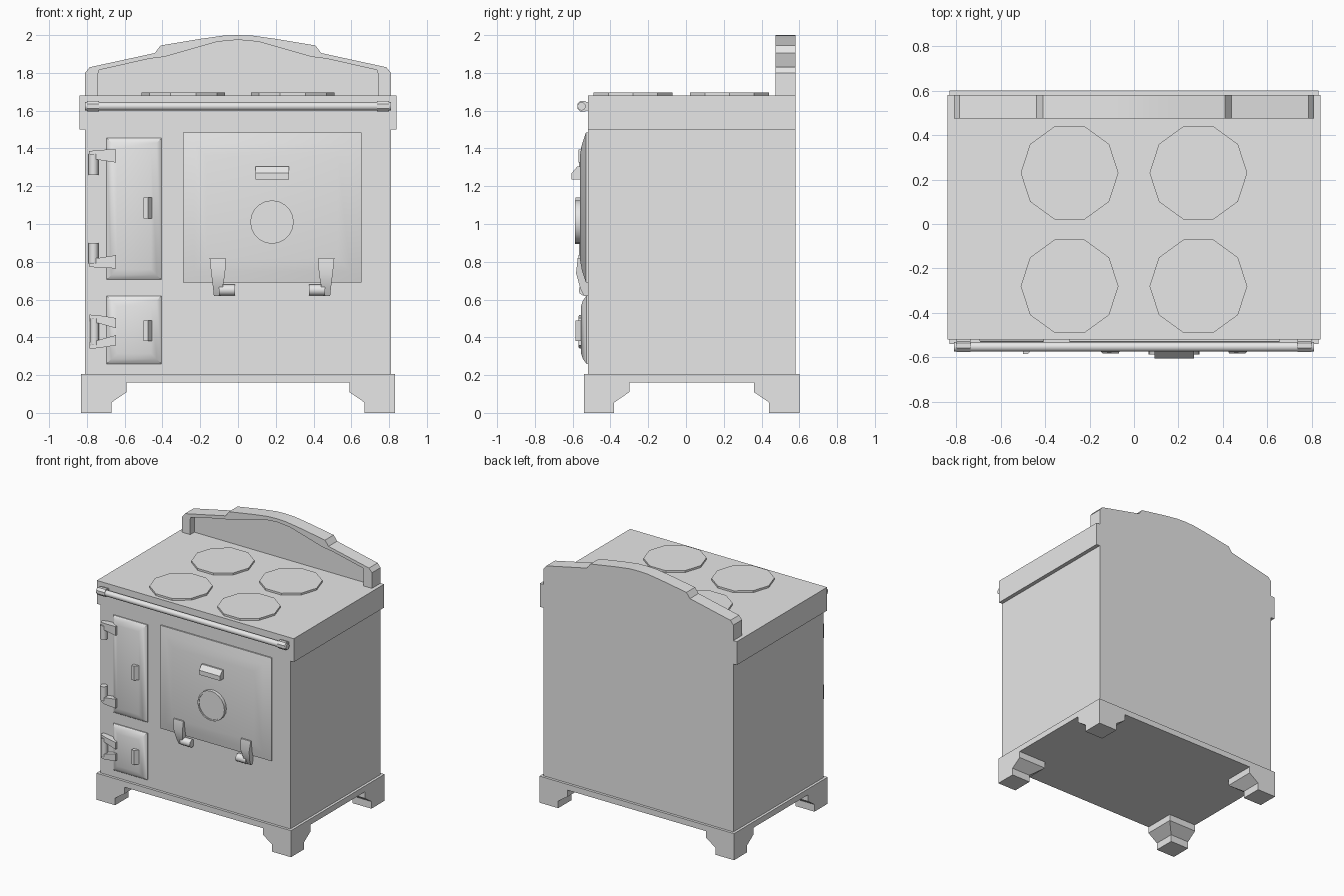
import bpy, bmesh, math

default = bpy.data.objects.get("Cube")
if default:
    bpy.data.objects.remove(default, do_unlink=True)

grey = bpy.data.materials.new("plain grey")
grey.use_nodes = True
colour = (0.8, 0.8, 0.8, 1)
grey.diffuse_color = colour
grey.node_tree.nodes["Principled BSDF"].inputs["Base Color"].default_value = colour

FRONT = -0.52   # front plane of the body
BACK = 0.58


def loft(name, rings, smooth=None):
    """Skin a stack of equal-length point rings and cap both ends."""
    bm = bmesh.new()
    rows = [[bm.verts.new(p) for p in ring] for ring in rings]
    n = len(rows[0])
    for a, b in zip(rows, rows[1:]):
        for i in range(n):
            j = (i + 1) % n
            bm.faces.new((a[i], a[j], b[j], b[i]))
    bm.faces.new(rows[0])
    bm.faces.new(rows[-1])
    bmesh.ops.recalc_face_normals(bm, faces=bm.faces)
    mesh = bpy.data.meshes.new(name)
    bm.to_mesh(mesh)
    bm.free()
    mesh.materials.append(grey)
    ob = bpy.data.objects.new(name, mesh)
    bpy.context.collection.objects.link(ob)
    if smooth:
        bpy.ops.object.select_all(action="DESELECT")
        ob.select_set(True)
        bpy.context.view_layer.objects.active = ob
        bpy.ops.object.shade_smooth_by_angle(angle=math.radians(smooth))
    return ob


def rect_z(x0, x1, y0, y1, z):
    return [(x0, y0, z), (x1, y0, z), (x1, y1, z), (x0, y1, z)]


def box(name, x0, x1, y0, y1, z0, z1):
    return loft(name, [rect_z(x0, x1, y0, y1, z0), rect_z(x0, x1, y0, y1, z1)])


def cylinder(name, axis, centre, radius, lo, hi, sides, smooth=None, turn=0):
    """Cylinder along an axis (0, 1, 2); centre holds the other two coordinates."""
    rings = []
    for t in (lo, hi):
        ring = []
        for i in range(sides):
            a = math.tau * (i + turn) / sides
            p = [centre[0] + radius * math.cos(a), centre[1] + radius * math.sin(a)]
            p.insert(axis, t)
            ring.append(p)
        rings.append(ring)
    return loft(name, rings, smooth)


def door(name, x0, x1, z0, z1, steps):
    """Raised panel; steps are (inset, y) pairs."""
    rings = [[(x0 + d, y, z0 + d), (x1 - d, y, z0 + d), (x1 - d, y, z1 - d), (x0 + d, y, z1 - d)]
             for d, y in steps]
    return loft(name, rings, 40)


def strap(name, sections, upright):
    """Tapered hinge strap; sections are (along, low, high, y_front)."""
    rings = []
    for t, lo, hi, y in sections:
        flat = [(lo, FRONT), (hi, FRONT), (hi, y), (lo, y)]
        rings.append([(c, d, t) if upright else (t, d, c) for c, d in flat])
    return loft(name, rings, 30)


# Body, hob slab and plinth
box("body", -0.81, 0.81, FRONT, BACK, 0.18, 1.52)
box("hob_slab", -0.84, 0.84, FRONT, BACK, 1.5, 1.68)
box("plinth", -0.83, 0.83, -0.54, 0.6, 0.16, 0.205)

# Flared corner feet
for sx, side in ((-1, "right"), (1, "left")):
    for sy, end, y in ((-1, "front", -0.54), (1, "back", 0.6)):
        rings = [rect_z(sx * 0.83, sx * (0.83 - w), y, y - sy * w, z)
                 for z, w in ((0, 0.16), (0.055, 0.16), (0.11, 0.24), (0.16, 0.24))]
        loft(f"{end}_{side}_foot", rings)

# Hot plates
for x in (-0.29, 0.29):
    for y in (-0.28, 0.23):
        cylinder("hot_plate", 2, (x, y), 0.22, 1.67, 1.695, 10)

# Splashback with a recessed panel
outer = [(0.81, 1.66), (0.81, 1.8), (0.785, 1.83), (0.44, 1.905), (0.41, 1.945),
         (0.2, 1.98), (0.08, 1.997)]
inner = [(0.74, 1.67), (0.74, 1.8), (0.735, 1.815), (0.47, 1.875), (0.39, 1.885),
         (0.25, 1.925), (0.11, 1.965)]


def arch(half, peak, y):
    full = half + [(0, peak)] + [(-x, z) for x, z in reversed(half)]
    return [(x, y, z) for x, z in full]


loft("splashback", [arch(outer, 2, BACK), arch(outer, 2, 0.475),
                    arch(inner, 1.975, 0.475), arch(inner, 1.975, 0.525)], 25)

# Towel rail and brackets
cylinder("towel_rail", 0, (-0.553, 1.623), 0.022, -0.81, 0.81, 12, 40)
for s in (-1, 1):
    lo, hi = sorted((s * 0.735, s * 0.8))
    cylinder("rail_collar", 0, (-0.547, 1.623), 0.031, lo, hi, 8, turn=0.5)
    box("rail_bracket", lo, hi, -0.55, FRONT, 1.6, 1.646)

# Oven doors
door("main_door", -0.29, 0.655, 0.69, 1.485,
     ((0, FRONT), (0, -0.53), (0.06, -0.55), (0.125, -0.562)))
small_steps = ((0, FRONT), (0, -0.527), (0.025, -0.546), (0.055, -0.556))
door("upper_small_door", -0.695, -0.405, 0.705, 1.455, small_steps)
door("lower_small_door", -0.695, -0.405, 0.26, 0.62, small_steps)

# Round gauge with a thin rim on the main door
gauge = []
for r, y in ((0.115, -0.55), (0.115, -0.587), (0.104, -0.587), (0.104, -0.582)):
    gauge.append([(0.18 + r * math.cos(math.tau * i / 20), y, 1.01 + r * math.sin(math.tau * i / 20))
                  for i in range(20)])
loft("gauge", gauge, 30)

# Wedge handles
wedge = [(0, -0.55), (0, -0.605), (0.035, -0.605), (0.07, -0.575), (0.07, -0.55)]
loft("main_handle", [[(x, y, 1.235 + d) for d, y in wedge] for x in (0.092, 0.27)])
for z in (1.085, 0.435):
    loft("small_handle", [[(-0.5 + d * 0.65, y + 0.02 if y < -0.56 else y, z + h) for d, y in wedge]
                          for h in (-0.055, 0.055)])

# Main door hinges, mirrored about the door centre
for s in (-1, 1):
    def across(a, b):
        return sorted((0.18 + s * a, 0.18 + s * b))
    strap("main_hinge_strap",
          [(z, *across(a, b), y) for z, a, b, y in (
              (0.82, 0.245, 0.33, -0.573), (0.74, 0.248, 0.322, -0.582),
              (0.66, 0.262, 0.312, -0.56), (0.62, 0.27, 0.308, -0.54))], True)
    cylinder("main_hinge_pin", 0, (-0.538, 0.65), 0.03, *across(0.195, 0.28), 10, 40)

# Small door hinges: strap rows are (x, offset a, offset b, y), mirrored in height
rows_upper = ((-0.79, 0.265, 0.305, -0.55), (-0.74, 0.26, 0.312, -0.567),
              (-0.645, 0.245, 0.315, -0.57))
rows_lower = ((-0.785, 0.055, 0.09, -0.55), (-0.74, 0.045, 0.087, -0.567),
              (-0.645, 0.018, 0.072, -0.57))
for mid, rows in ((1.08, rows_upper), (0.43, rows_lower)):
    for s in (-1, 1):
        strap("small_hinge_strap",
              [(x, *sorted((mid + s * a, mid + s * b)), y) for x, a, b, y in rows], False)
        if mid > 1:
            cylinder("small_hinge_pin", 2, (-0.765, -0.543), 0.026,
                     *sorted((mid + s * 0.18, mid + s * 0.29)), 10, 40)
cylinder("lower_hinge_pin", 2, (-0.76, -0.543), 0.024, 0.36, 0.5, 10, 40)
